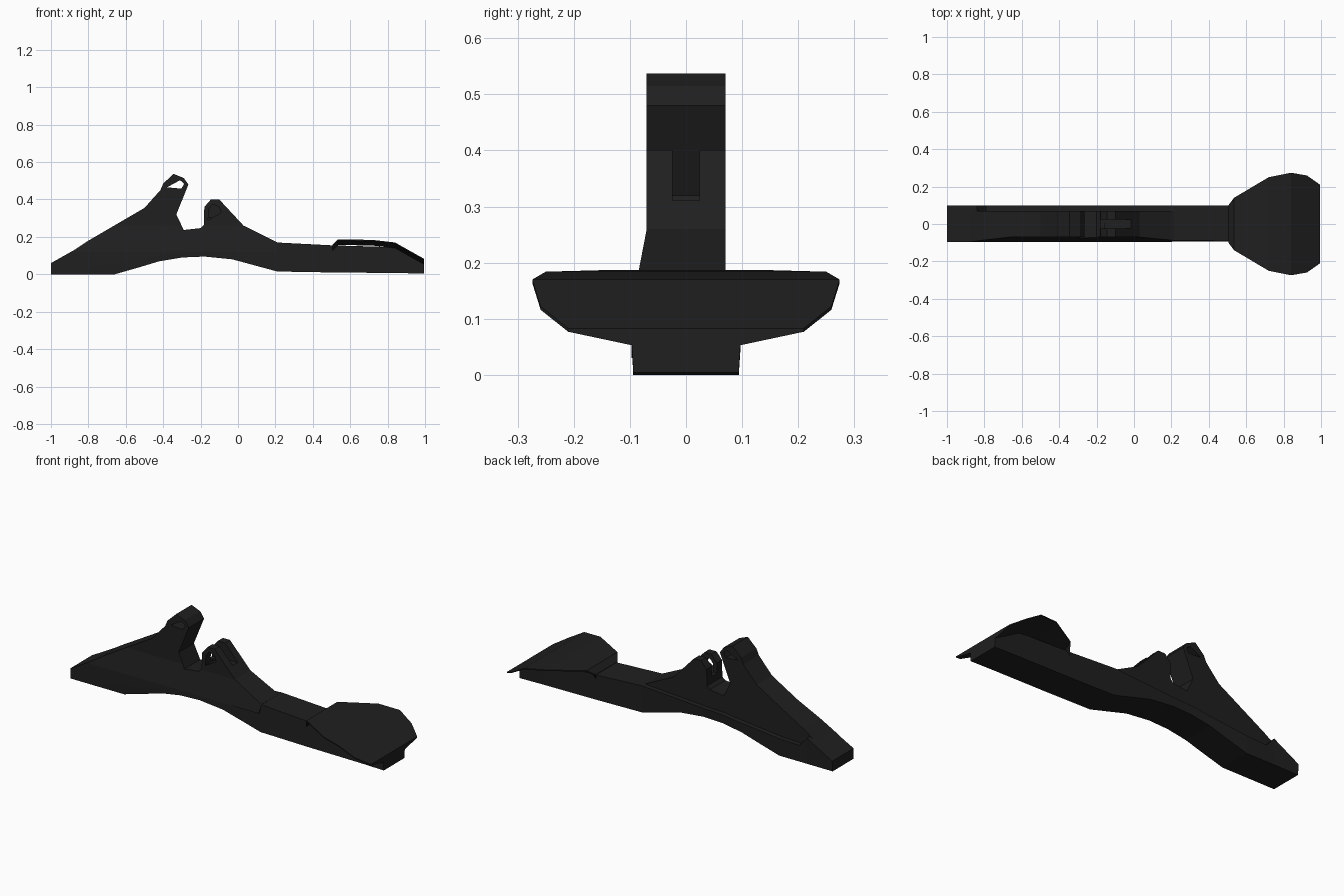
import bpy, bmesh

if "Cube" in bpy.data.objects:
    bpy.data.objects.remove(bpy.data.objects["Cube"])

mat = bpy.data.materials.new("black_plastic")
mat.diffuse_color = (0.014, 0.014, 0.014, 1)
mat.use_nodes = True
mat.node_tree.nodes["Principled BSDF"].inputs["Base Color"].default_value = mat.diffuse_color


def finish(bm, name, cutter=False):
    bmesh.ops.recalc_face_normals(bm, faces=bm.faces)
    me = bpy.data.meshes.new(name)
    bm.to_mesh(me)
    bm.free()
    ob = bpy.data.objects.new(name, me)
    bpy.context.collection.objects.link(ob)
    me.materials.append(mat)
    if cutter:
        ob.hide_render = True
        ob.hide_set(True)
        ob.display_type = 'WIRE'
    return ob


def flare(z):
    """Front half width: narrow on top, spreading toward the base."""
    return 0.07 + 0.027 * min(1, max(0, (0.26 - z) / 0.14))


def loft(sections):
    """Join equal-length rings of points and cap both ends."""
    bm = bmesh.new()
    rings = [[bm.verts.new(p) for p in s] for s in sections]
    n = len(rings[0])
    for a, b in zip(rings, rings[1:]):
        for i in range(n):
            j = (i + 1) % n
            bm.faces.new((a[i], a[j], b[j], b[i]))
    bm.faces.new(rings[0])
    bm.faces.new(rings[-1])
    return bm


def prism(profile, y0, y1):
    """Extrude an xz outline along y."""
    bm = bmesh.new()
    f = bm.faces.new([bm.verts.new((x, y0, z)) for x, z in profile])
    r = bmesh.ops.extrude_face_region(bm, geom=[f])
    for v in r["geom"]:
        if isinstance(v, bmesh.types.BMVert):
            v.co.y = y1
    return bm


def cut(ob, bm, name):
    m = ob.modifiers.new(name, 'BOOLEAN')
    m.operation = 'DIFFERENCE'
    m.object = finish(bm, name, True)


# Long arched base: x, bottom z, top z
base = [(-1, 0, .06), (-.84, 0, .15), (-.79, 0, .095), (-.66, 0, .10),
        (-.52, .04, .115), (-.42, .07, .125), (-.3, .09, .14), (-.18, .095, .145),
        (-.03, .08, .155), (.21, .015, .17), (.5, .01, .155), (.84, .007, .145),
        (.995, .004, .07)]
finish(loft([[(x, -.094, b), (x, .094, b), (x, .098, t), (x, -flare(t), t)]
             for x, b, t in base]), "arched_base")

# Upper fin with two prongs
fin = [(-.99, .055), (-.8, .18), (-.5, .355), (-.415, .45), (-.40, .485), (-.345, .537),
       (-.29, .515), (-.265, .48), (-.33, .32), (-.29, .237), (-.2, .247), (-.183, .265),
       (-.18, .36), (-.145, .4), (-.1, .4), (.03, .26), (.21, .171), (.2, .12),
       (-.03, .12), (-.18, .12), (-.42, .10), (-.66, .05), (-.98, .03)]
bm = prism(fin, -.07, .07)
for z in (.26, .12):
    bmesh.ops.bisect_plane(bm, geom=bm.verts[:] + bm.edges[:] + bm.faces[:],
                           plane_co=(0, 0, z), plane_no=(0, 0, 1))
for v in bm.verts:
    if v.co.y < 0:
        v.co.y = -flare(v.co.z)
bmesh.ops.triangulate(bm, faces=bm.faces)
body = finish(bm, "pronged_fin")

# Openings in the prongs
cut(body, prism([(-.38, .465), (-.31, .503), (-.288, .485), (-.302, .458)], -.2, .2),
    "eye_hole_cutter")
cut(body, prism([(-.22, .30), (-.22, .45), (.06, .45), (.06, .315)], -.024, .024),
    "slot_cutter")
cut(body, prism([(-.16, .29), (-.155, .35), (-.135, .375), (-.1, .36), (-.09, .33)], -.2, 0),
    "side_pocket_cutter")

# Wide thin paddle plate: x, half width, top z
plate = [(.505, .10, .157), (.535, .14, .187), (.72, .25, .184), (.84, .274, .170),
         (.925, .259, .122), (.995, .21, .083)]
finish(loft([[(x, -w, z), (x, w, z), (x, w, z - .006), (x, .097, z - .03),
              (x, -.097, z - .03), (x, -w, z - .006)] for x, w, z in plate]), "paddle_plate")
